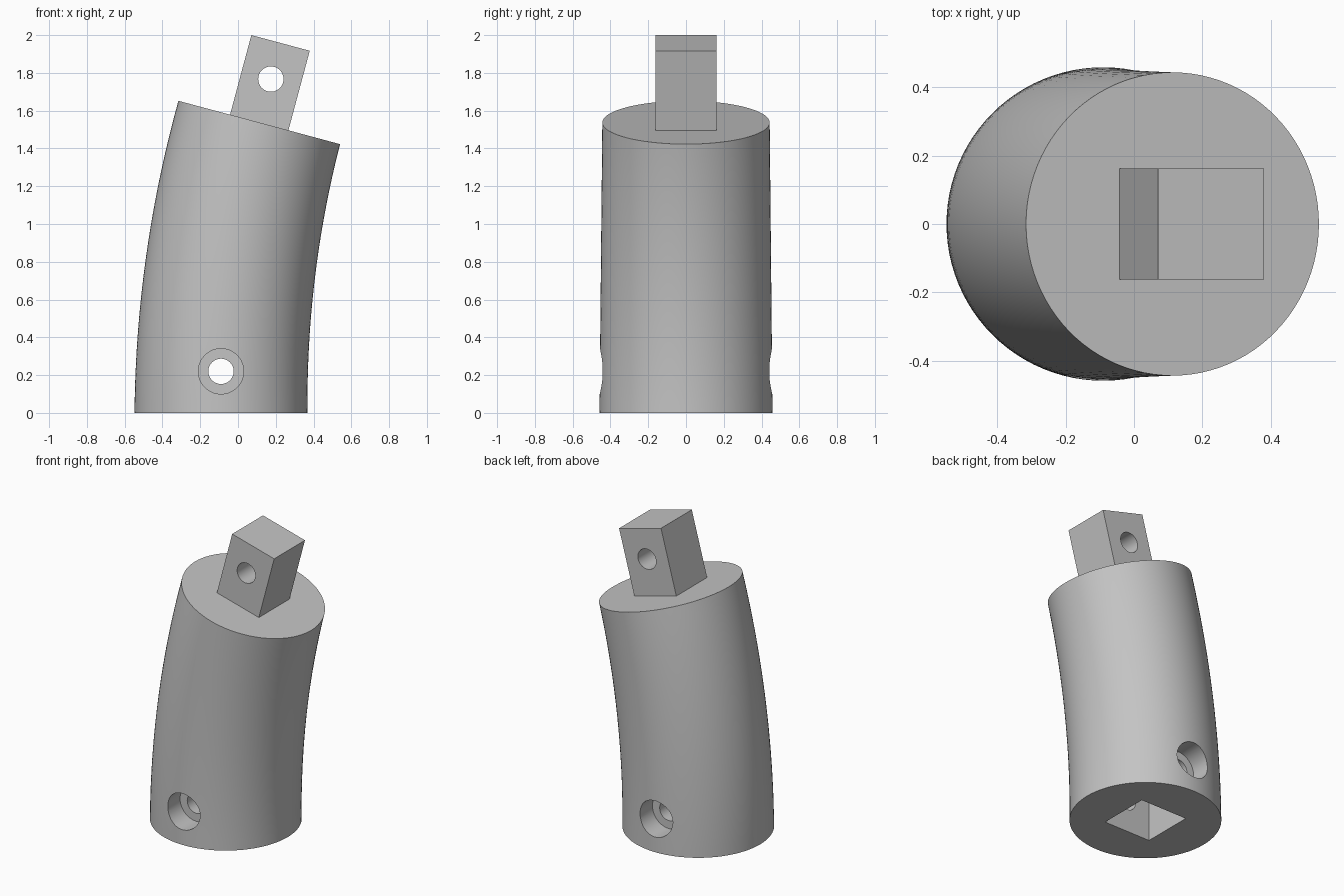
import bpy, bmesh
from math import sin, cos, pi, radians
from mathutils import Matrix, Vector

if "Cube" in bpy.data.objects:
    bpy.data.objects.remove(bpy.data.objects["Cube"], do_unlink=True)

BASE_X = -0.09
BEND = radians(15)
BEND_RADIUS = 5.94
PIN_Z = 0.22
PIN_RADIUS = 0.067

grey = bpy.data.materials.new("plain_grey")
grey.use_nodes = True
grey.diffuse_color = (0.55, 0.55, 0.55, 1)
grey.node_tree.nodes["Principled BSDF"].inputs["Base Color"].default_value = (0.55, 0.55, 0.55, 1)


def finish(name, bm):
    bmesh.ops.recalc_face_normals(bm, faces=bm.faces)
    mesh = bpy.data.meshes.new(name)
    bm.to_mesh(mesh)
    bm.free()
    mesh.materials.append(grey)
    obj = bpy.data.objects.new(name, mesh)
    bpy.context.collection.objects.link(obj)
    return obj


def box(name, size, matrix):
    bm = bmesh.new()
    bmesh.ops.create_cube(bm, size=1, matrix=matrix @ Matrix.Diagonal((*size, 1)))
    return finish(name, bm)


def pin(name, radius, length, centre):
    """Cylinder lying along y."""
    bm = bmesh.new()
    bmesh.ops.create_cone(bm, cap_ends=True, segments=48, radius1=radius, radius2=radius,
                          depth=length,
                          matrix=Matrix.Translation(centre) @ Matrix.Rotation(pi / 2, 4, 'X'))
    return finish(name, bm)


def cut(obj, cutter):
    mod = obj.modifiers.new("cut", 'BOOLEAN')
    mod.operation = 'DIFFERENCE'
    mod.solver = 'EXACT'
    mod.object = cutter
    cutter.hide_render = True
    bpy.context.view_layer.objects.active = obj
    bpy.ops.object.modifier_apply(modifier=mod.name)
    bpy.data.objects.remove(cutter, do_unlink=True)


def frame(angle):
    """Local frame on the bent centre line."""
    centre = Vector((BASE_X + BEND_RADIUS * (1 - cos(angle)), 0, BEND_RADIUS * sin(angle)))
    return Matrix.Translation(centre) @ Matrix.Rotation(angle, 4, 'Y')


# Bent, slightly tapering round body
SIDES, STEPS = 96, 24
bm = bmesh.new()
rings = []
for i in range(STEPS + 1):
    t = i / STEPS
    radius = 0.458 - 0.015 * t
    turn = frame(BEND * t)
    rings.append([bm.verts.new(turn @ Vector((radius * cos(2 * pi * k / SIDES),
                                              radius * sin(2 * pi * k / SIDES), 0)))
                  for k in range(SIDES)])
for low, high in zip(rings, rings[1:]):
    for k in range(SIDES):
        n = (k + 1) % SIDES
        bm.faces.new((low[k], low[n], high[n], high[k]))
bm.faces.new(rings[0])
bm.faces.new(rings[-1])
body = finish("bent_body", bm)

# Square socket in the foot, counterbores and cross pin hole
cut(body, box("socket_cutter", (0.345, 0.345, 0.92), Matrix.Translation((BASE_X, 0, 0))))
for side in (-1, 1):
    cut(body, pin("counterbore_cutter", 0.12, 0.4, (BASE_X, side * 0.51, PIN_Z)))
cut(body, pin("pin_hole_cutter", PIN_RADIUS, 1.2, (BASE_X, 0, PIN_Z)))

# Square tenon on the tilted top, with its pin hole
top = frame(BEND)
HEIGHT, SINK = 0.436, 0.005
tenon = box("square_tenon", (0.32, 0.324, HEIGHT + SINK),
            top @ Matrix.Translation((0, 0, (HEIGHT - SINK) / 2)))
cut(tenon, pin("tenon_hole_cutter", PIN_RADIUS, 0.6, top @ Vector((0, 0, 0.238))))

# Smooth shading with sharp rims
for obj in (body, tenon):
    bpy.ops.object.select_all(action='DESELECT')
    obj.select_set(True)
    bpy.context.view_layer.objects.active = obj
    bpy.ops.object.shade_smooth_by_angle(angle=radians(30))
